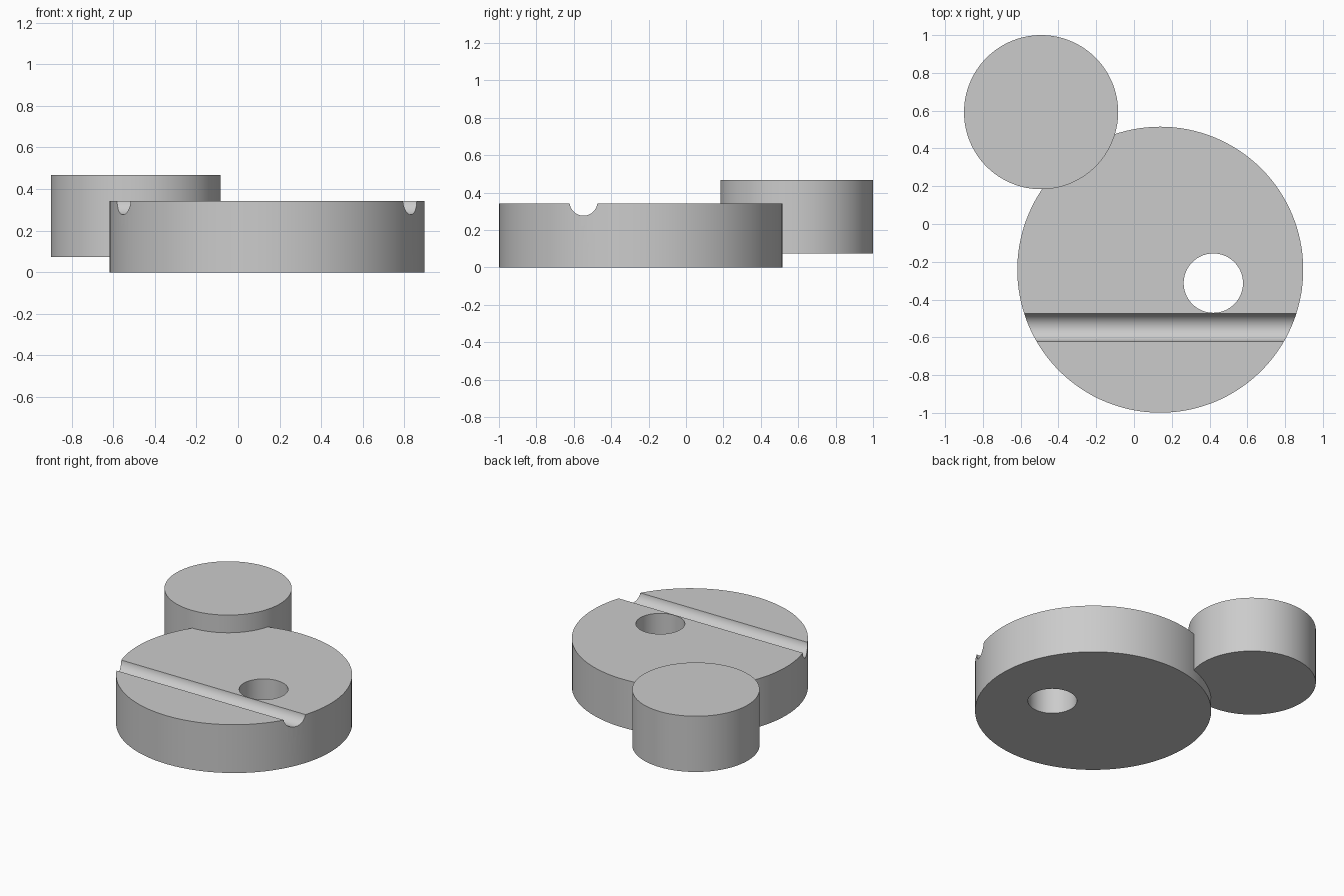
import bpy
import math

cube = bpy.data.objects.get("Cube")
if cube:
    bpy.data.objects.remove(cube, do_unlink=True)

grey = bpy.data.materials.new("light_grey")
grey.use_nodes = True
colour = (0.6, 0.6, 0.6, 1)
grey.diffuse_color = colour
grey.node_tree.nodes["Principled BSDF"].inputs["Base Color"].default_value = colour


def cylinder(name, centre, radius, length, sides=128, along_x=False):
    rotation = (0, math.pi / 2, 0) if along_x else (0, 0, 0)
    bpy.ops.mesh.primitive_cylinder_add(
        vertices=sides, radius=radius, depth=length,
        location=centre, rotation=rotation)
    obj = bpy.context.object
    obj.name = name
    obj.data.materials.append(grey)
    return obj


def cut(target, cutter):
    cutter.hide_render = True
    mod = target.modifiers.new(cutter.name, "BOOLEAN")
    mod.operation = "DIFFERENCE"
    mod.solver = "EXACT"
    mod.object = cutter
    bpy.context.view_layer.objects.active = target
    bpy.ops.object.modifier_apply(modifier=mod.name)
    bpy.data.objects.remove(cutter, do_unlink=True)


def smooth(obj):
    bpy.ops.object.select_all(action="DESELECT")
    obj.select_set(True)
    bpy.context.view_layer.objects.active = obj
    bpy.ops.object.shade_smooth_by_angle(angle=math.radians(30))


# Wide disc with a through hole and a round-bottomed groove
disc_height = 0.342
disc = cylinder("large_disc", (0.139, -0.242, disc_height / 2), 0.757, disc_height)
cut(disc, cylinder("hole_cutter", (0.42, -0.313, 0.2), 0.157, 1, 96))
cut(disc, cylinder("groove_cutter", (0, -0.548, 0.351), 0.0745, 3, 64, along_x=True))

# Smaller, raised disc overlapping the rim at the back right
low, high = 0.073, 0.467
boss = cylinder("small_disc", (-0.492, 0.592, (low + high) / 2), 0.408, high - low)

for part in (disc, boss):
    smooth(part)
